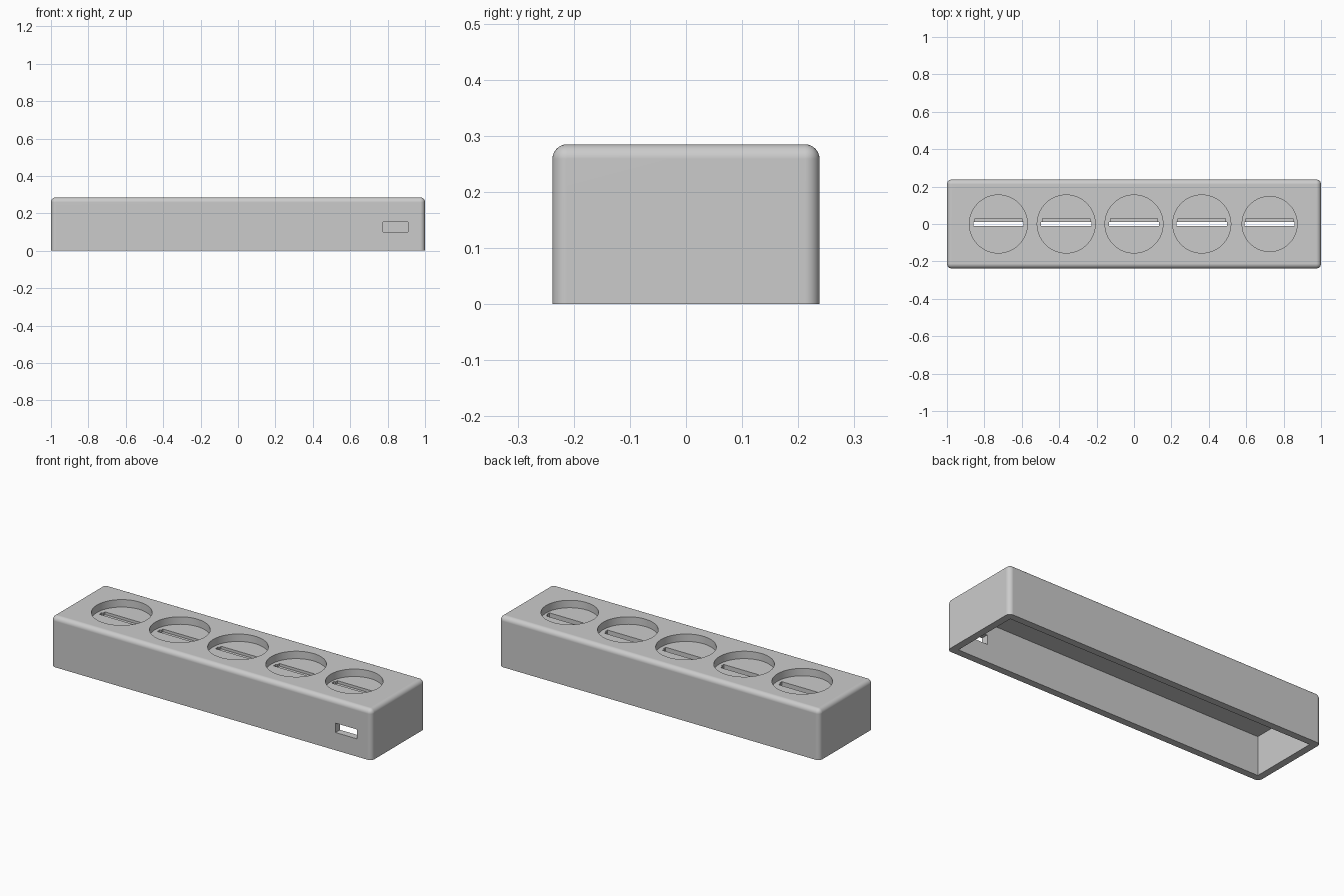
import bpy
import bmesh
from mathutils import Matrix, Vector

cube = bpy.data.objects.get("Cube")
if cube:
    bpy.data.objects.remove(cube, do_unlink=True)

LENGTH, WIDTH, HEIGHT = 2.0, 0.476, 0.285
WALL, CEILING = 0.04, 0.22
POCKET_FLOOR = HEIGHT - 0.042
OVER = 0.05  # how far cutters reach past a surface

grey = bpy.data.materials.new("plain grey")
grey.use_nodes = True
grey.diffuse_color = (0.6, 0.6, 0.6, 1)
grey.node_tree.nodes["Principled BSDF"].inputs["Base Color"].default_value = (0.6, 0.6, 0.6, 1)


def finish(bm, name):
    mesh = bpy.data.meshes.new(name)
    bm.to_mesh(mesh)
    bm.free()
    mesh.materials.append(grey)
    obj = bpy.data.objects.new(name, mesh)
    bpy.context.collection.objects.link(obj)
    return obj


def box(name, low, high, radius=0):
    low, high = Vector(low), Vector(high)
    bm = bmesh.new()
    bmesh.ops.create_cube(bm, size=1, matrix=Matrix.Translation((low + high) / 2)
                          @ Matrix.Diagonal((*(high - low), 1)))
    if radius:  # round every edge except those around the base
        edges = [e for e in bm.edges if max(v.co.z for v in e.verts) > low.z + 0.01]
        bmesh.ops.bevel(bm, geom=edges, offset=radius, segments=8, profile=0.5, affect="EDGES")
    return finish(bm, name)


def disc(name, x, radius, bottom, top):
    bm = bmesh.new()
    bmesh.ops.create_cone(bm, cap_ends=True, segments=96, radius1=radius, radius2=radius,
                          depth=top - bottom,
                          matrix=Matrix.Translation((x, 0, (bottom + top) / 2)))
    return finish(bm, name)


def cut(target, cutter):
    mod = target.modifiers.new("cut", "BOOLEAN")
    mod.operation, mod.solver, mod.object = "DIFFERENCE", "EXACT", cutter
    bpy.context.view_layer.objects.active = target
    bpy.ops.object.modifier_apply(modifier=mod.name)
    bpy.data.objects.remove(cutter, do_unlink=True)


# Rounded outer shell, hollowed from below
hx, hy = LENGTH / 2, WIDTH / 2
housing = box("housing", (-hx, -hy, 0), (hx, hy, HEIGHT), 0.026)
cut(housing, box("cavity", (WALL - hx, WALL - hy, -OVER), (hx - WALL, hy - WALL, CEILING)))

# Round pockets, each with a through slot and a shallow shelf behind it
for i in range(5):
    x = (i - 2) * 0.3625
    radius = 0.147 if i == 4 else 0.155
    cut(housing, disc("pocket", x, radius, POCKET_FLOOR, HEIGHT + OVER))
    cut(housing, box("slot", (x - 0.134, -0.01, CEILING - OVER), (x + 0.134, 0.012, HEIGHT)))
    cut(housing, box("shelf", (x - 0.126, 0, POCKET_FLOOR - 0.015), (x + 0.126, 0.03, HEIGHT)))

# Cable port in the front wall
cut(housing, box("port", (0.775, -hy - OVER, 0.1), (0.91, -hy + WALL + OVER, 0.153)))

# Smooth rounded edges, flat faces kept flat
bpy.ops.object.select_all(action="DESELECT")
housing.select_set(True)
bpy.context.view_layer.objects.active = housing
bpy.ops.object.shade_smooth_by_angle(angle=0.5)
weighted = housing.modifiers.new("flat faces", "WEIGHTED_NORMAL")
weighted.keep_sharp = True
